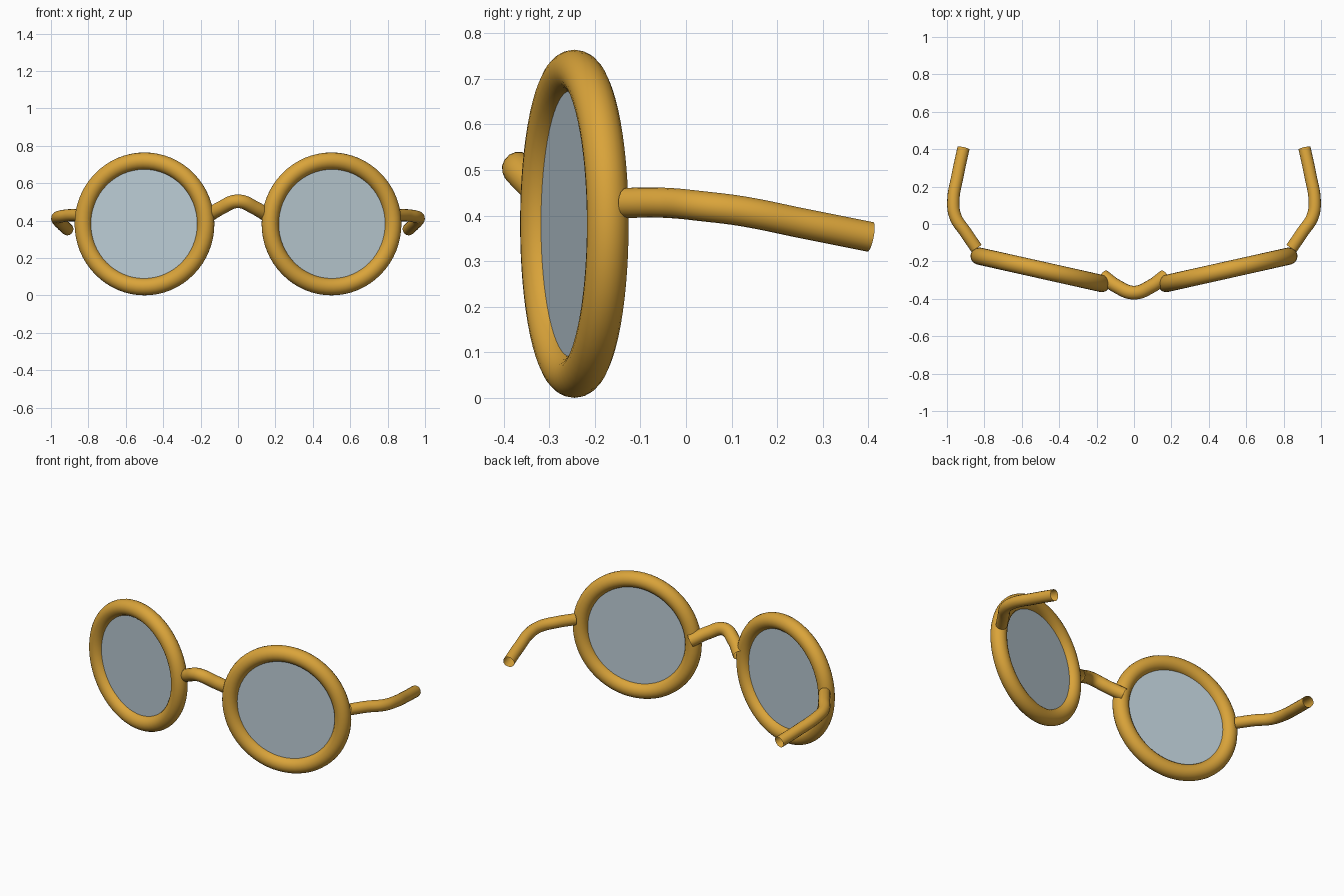
import bpy
import math

cube = bpy.data.objects.get("Cube")
if cube:
    bpy.data.objects.remove(cube, do_unlink=True)


def make_material(name, color):
    mat = bpy.data.materials.new(name)
    mat.use_nodes = True
    mat.diffuse_color = color
    mat.node_tree.nodes["Principled BSDF"].inputs["Base Color"].default_value = color
    return mat


gold = make_material("gold_frame", (0.70, 0.37, 0.042, 1))
glass = make_material("blue_grey_glass", (0.50, 0.60, 0.66, 1))

WRAP = math.radians(12.6)      # each rim sweeps back toward the temples
RIM_RADIUS, RIM_TUBE = 0.336, 0.046


def finish(obj, name, mat):
    obj.name = name
    obj.data.name = name
    obj.data.materials.append(mat)
    bpy.ops.object.shade_smooth_by_angle(angle=math.radians(40))


def tube(name, points, radius):
    """Open-ended round tube swept along a smooth path."""
    curve = bpy.data.curves.new(name, "CURVE")
    curve.dimensions = "3D"
    curve.bevel_depth = radius
    curve.bevel_resolution = 6
    curve.resolution_u = 10
    spline = curve.splines.new("BEZIER")
    spline.bezier_points.add(len(points) - 1)
    for bp, co in zip(spline.bezier_points, points):
        bp.co = co
        bp.handle_left_type = bp.handle_right_type = "AUTO"
    obj = bpy.data.objects.new(name, curve)
    bpy.context.collection.objects.link(obj)
    bpy.ops.object.select_all(action="DESELECT")
    obj.select_set(True)
    bpy.context.view_layer.objects.active = obj
    bpy.ops.object.convert(target="MESH")
    finish(bpy.context.object, name, gold)


# Temple path for the left side, from hinge to tip
temple = [(0.842, -0.13, 0.428), (0.90, -0.045, 0.428), (0.955, 0.04, 0.42),
          (0.966, 0.12, 0.41), (0.943, 0.26, 0.382), (0.912, 0.405, 0.353)]

for side, label in ((1, "left"), (-1, "right")):
    place = dict(location=(side * 0.5, -0.245, 0.382),
                 rotation=(math.pi / 2, 0, side * WRAP))
    # Round rim
    bpy.ops.mesh.primitive_torus_add(major_segments=64, minor_segments=20,
                                     major_radius=RIM_RADIUS, minor_radius=RIM_TUBE, **place)
    finish(bpy.context.object, label + "_rim", gold)
    # Flat lens seated inside the rim
    bpy.ops.mesh.primitive_cylinder_add(vertices=64, radius=0.315, depth=0.02, **place)
    finish(bpy.context.object, label + "_lens", glass)
    # Temple arm
    tube(label + "_temple", [(side * x, y, z) for x, y, z in temple], 0.033)

# Arched nose bridge
half = [(0.165, -0.28, 0.422), (0.09, -0.334, 0.468)]
bridge = [(-x, y, z) for x, y, z in half] + [(0, -0.367, 0.503)] + half[::-1]
tube("nose_bridge", bridge, 0.037)
